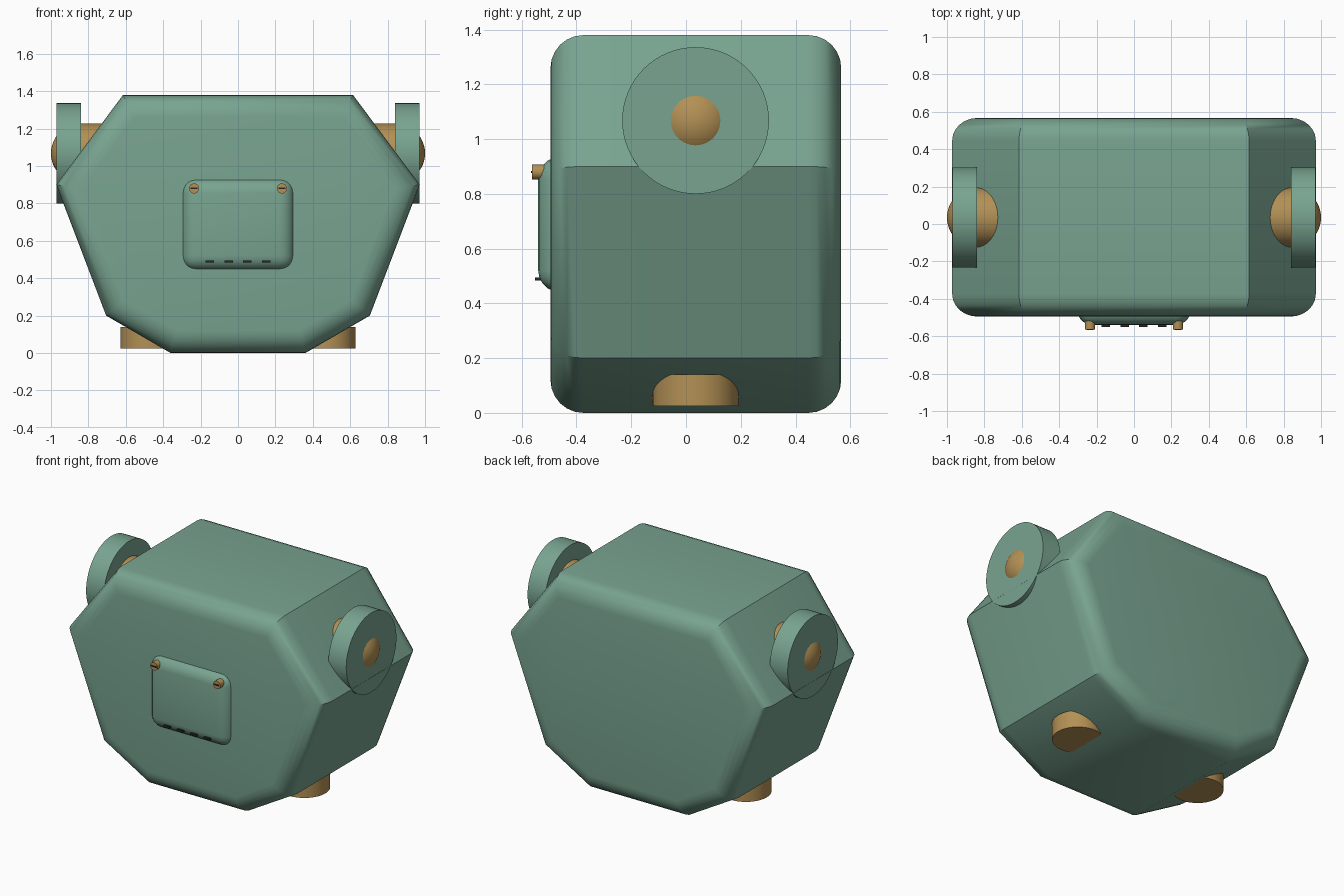
import bpy, bmesh, math

if "Cube" in bpy.data.objects:
    bpy.data.objects.remove(bpy.data.objects["Cube"])

def material(name, col):
    m = bpy.data.materials.new(name)
    m.diffuse_color = (*col, 1)
    m.use_nodes = True
    m.node_tree.nodes["Principled BSDF"].inputs["Base Color"].default_value = m.diffuse_color
    return m

GREEN = material("green_paint", (0.19, 0.37, 0.28))
BRASS = material("brass", (0.45, 0.28, 0.09))
DARK = material("dark", (0.02, 0.02, 0.02))
CY = 0.035  # shared depth centre of body, knobs and feet

def finish(ob, name, mat, angle=35):
    ob.name = name
    ob.data.materials.append(mat)
    bpy.ops.object.select_all(action='DESELECT')
    ob.select_set(True)
    bpy.context.view_layer.objects.active = ob
    bpy.ops.object.shade_smooth_by_angle(angle=math.radians(angle))
    return ob

def cylinder(name, mat, loc, r, depth, rot=(0, 0, 0), verts=48):
    bpy.ops.mesh.primitive_cylinder_add(vertices=verts, radius=r, depth=depth, location=loc, rotation=rot)
    return finish(bpy.context.object, name, mat)

def box(name, mat, loc, size, bevel=0, segments=5):
    me = bpy.data.meshes.new(name)
    ob = bpy.data.objects.new(name, me)
    bpy.context.collection.objects.link(ob)
    bm = bmesh.new()
    bmesh.ops.create_cube(bm, size=1)
    bmesh.ops.scale(bm, vec=size, verts=bm.verts)
    if bevel:
        bmesh.ops.bevel(bm, geom=bm.edges[:], offset=bevel, segments=segments,
                        profile=0.5, affect='EDGES')
    bm.to_mesh(me)
    bm.free()
    ob.location = loc
    return finish(ob, name, mat)

# Body: eight-sided prism with rounded front and back rims
half = [(0.36, 0), (0.705, 0.2), (0.972, 0.9), (0.615, 1.38)]
profile = half + [(-x, z) for x, z in reversed(half)]
Y0, Y1 = -0.495, 0.567
bm = bmesh.new()
front = bm.faces.new([bm.verts.new((x, Y0, z)) for x, z in profile])
ext = bmesh.ops.extrude_face_region(bm, geom=[front], use_keep_orig=True)
bmesh.ops.translate(bm, vec=(0, Y1 - Y0, 0),
                    verts=[g for g in ext['geom'] if isinstance(g, bmesh.types.BMVert)])
bmesh.ops.recalc_face_normals(bm, faces=bm.faces)
rims = [e for e in bm.edges if abs(e.verts[0].co.y - e.verts[1].co.y) < 1e-4]
bmesh.ops.bevel(bm, geom=rims, offset=0.12, segments=6, profile=0.5, affect='EDGES')
me = bpy.data.meshes.new("body")
bm.to_mesh(me)
bm.free()
body = bpy.data.objects.new("body", me)
bpy.context.collection.objects.link(body)
finish(body, "body", GREEN)

# Front panel with rounded edges
box("front_panel", GREEN, (0, -0.455, 0.688), (0.605, 0.17, 0.495), 0.08)

# Vent slots
for i in range(4):
    box(f"vent_slot_{i}", DARK, (-0.15 + 0.1 * i, -0.54, 0.489), (0.045, 0.022, 0.012))

for s, side in ((-1, "left"), (1, "right")):
    sideways = (0, math.pi / 2, 0)
    # Side knob: axle, disc and domed end
    cylinder(f"{side}_axle", BRASS, (s * 0.68, CY, 1.068), 0.16, 0.34, sideways)
    cylinder(f"{side}_disc", GREEN, (s * 0.905, CY, 1.068), 0.268, 0.133, sideways, 64)
    bpy.ops.mesh.primitive_uv_sphere_add(segments=40, ring_count=24, radius=0.16,
                                         location=(s * 0.84, CY, 1.068), rotation=sideways)
    finish(bpy.context.object, f"{side}_dome", BRASS)
    # Foot
    cylinder(f"{side}_foot", BRASS, (s * 0.472, CY, 0.083), 0.157, 0.115)
    # Panel screw with slot
    cylinder(f"{side}_screw", BRASS, (s * 0.235, -0.54, 0.88), 0.027, 0.046, (math.pi / 2, 0, 0), 24)
    box(f"{side}_screw_slot", DARK, (s * 0.235, -0.562, 0.88), (0.038, 0.01, 0.008))
